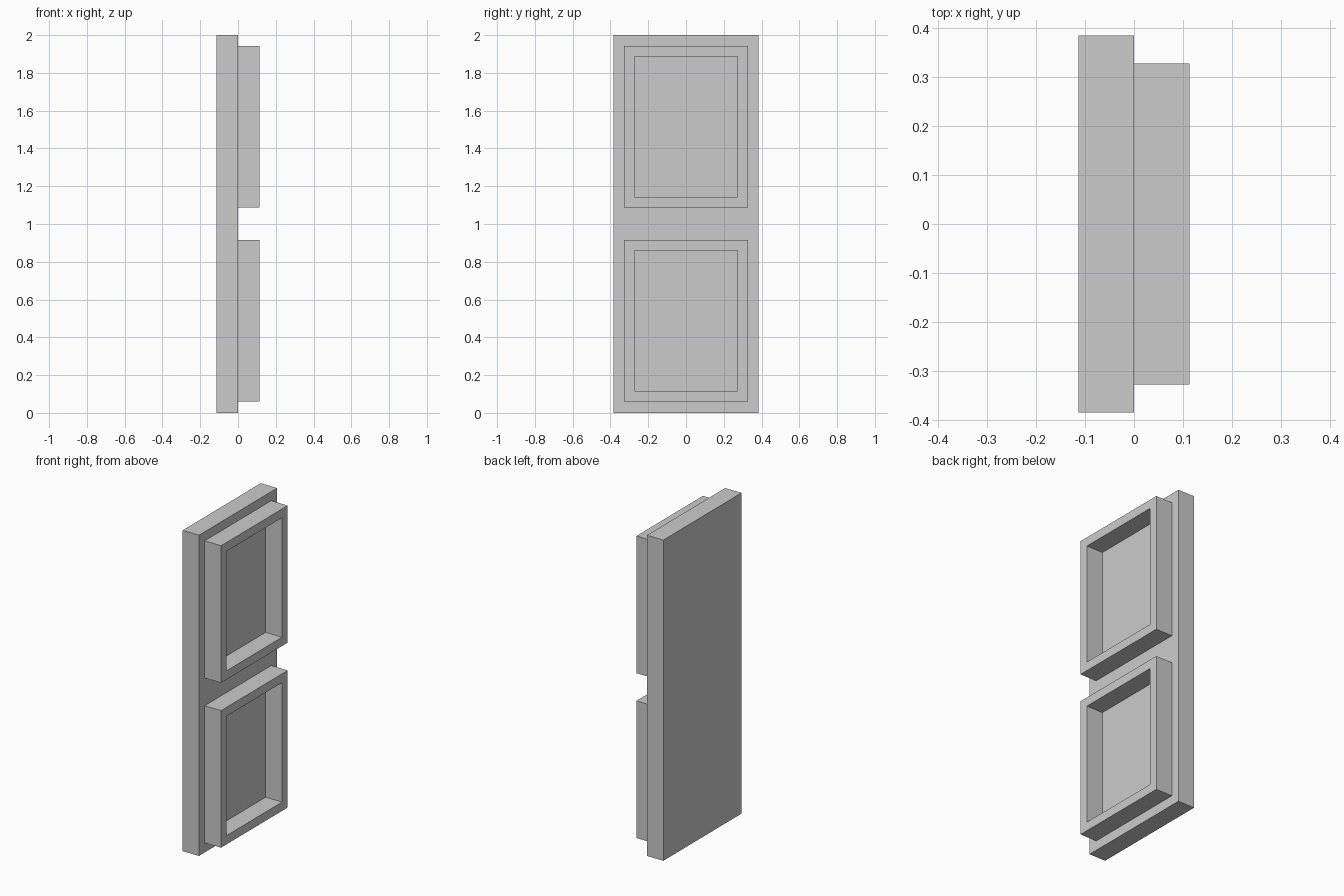
import bpy
import bmesh

cube = bpy.data.objects.get("Cube")
if cube:
    bpy.data.objects.remove(cube, do_unlink=True)

grey = bpy.data.materials.new("light_grey")
grey.use_nodes = True
COLOUR = (0.6, 0.6, 0.6, 1)
grey.diffuse_color = COLOUR
grey.node_tree.nodes["Principled BSDF"].inputs["Base Color"].default_value = COLOUR

THICK = 0.113    # depth of the board and of each frame
BORDER = 0.055   # width of the frame rails


def finish(name, bm):
    bmesh.ops.recalc_face_normals(bm, faces=bm.faces)
    mesh = bpy.data.meshes.new(name)
    bm.to_mesh(mesh)
    bm.free()
    mesh.materials.append(grey)
    obj = bpy.data.objects.new(name, mesh)
    bpy.context.collection.objects.link(obj)
    return obj


def rectangle(bm, x, half_y, z0, z1):
    corners = [(-half_y, z0), (half_y, z0), (half_y, z1), (-half_y, z1)]
    return [bm.verts.new((x, y, z)) for y, z in corners]


def bridge(bm, a, b):
    for i in range(4):
        j = (i + 1) % 4
        bm.faces.new((a[i], a[j], b[j], b[i]))


# Flat backing board
bm = bmesh.new()
back = rectangle(bm, -THICK, 0.385, 0, 2)
front = rectangle(bm, 0, 0.385, 0, 2)
bridge(bm, back, front)
bm.faces.new(back)
bm.faces.new(front)
finish("backing_board", bm)


# Raised open frames, one above the other
def frame(name, z0, z1, half_y=0.328):
    bm = bmesh.new()
    inner = (half_y - BORDER, z0 + BORDER, z1 - BORDER)
    loops = [rectangle(bm, 0, half_y, z0, z1),
             rectangle(bm, THICK, half_y, z0, z1),
             rectangle(bm, THICK, *inner),
             rectangle(bm, 0, *inner)]
    for i in range(4):
        bridge(bm, loops[i], loops[(i + 1) % 4])
    finish(name, bm)


frame("lower_frame", 0.06, 0.915)
frame("upper_frame", 1.088, 1.943)
